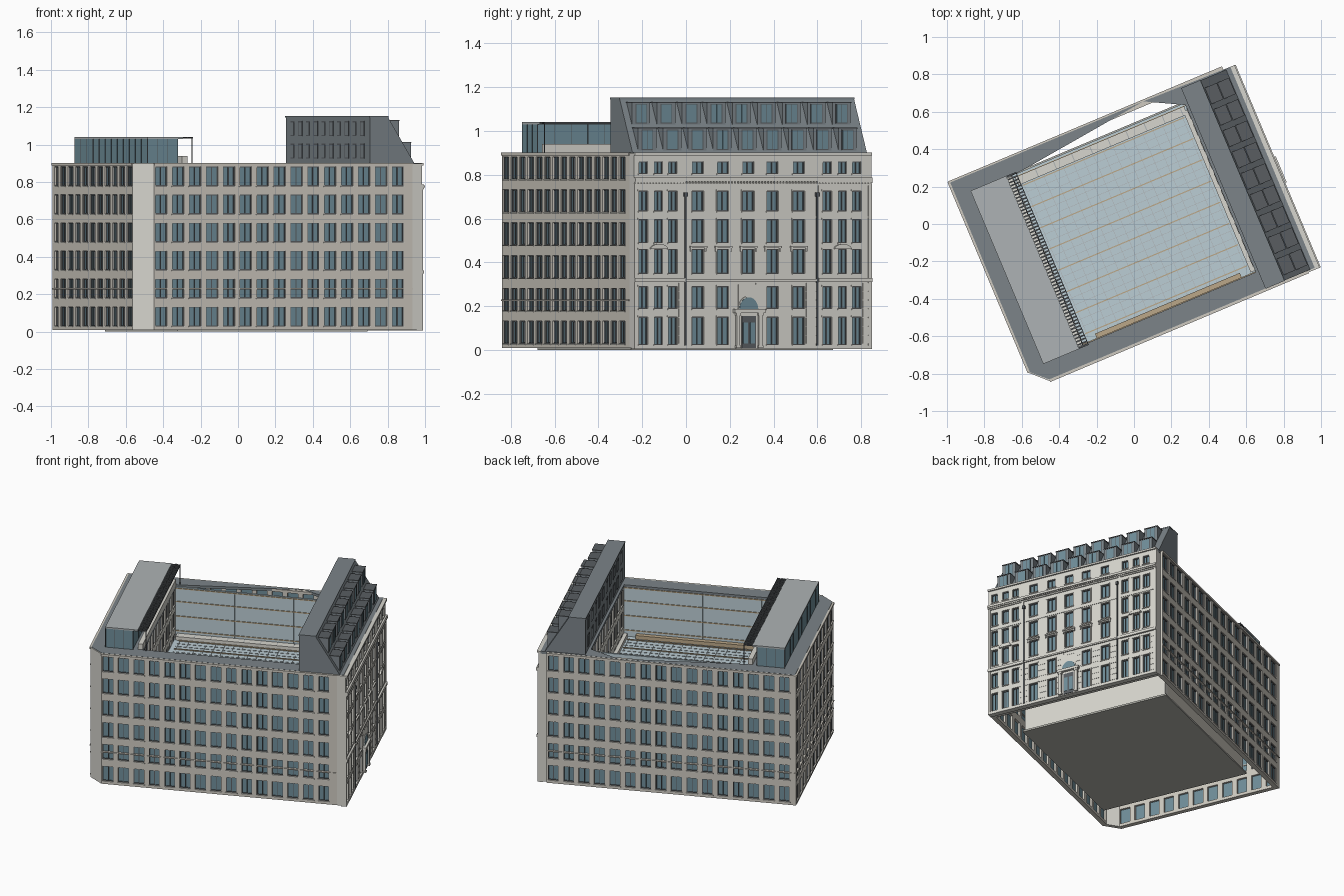
import bpy, bmesh, math
from mathutils import Vector, Matrix

if "Cube" in bpy.data.objects:
    bpy.data.objects.remove(bpy.data.objects["Cube"])

ROT = Matrix.Rotation(math.radians(22.8), 4, 'Z')   # block is turned on the grid
COL = {'stone': (.62, .59, .53, 1), 'pale': (.68, .67, .62, 1), 'glass': (.16, .27, .32, 1),
       'dark': (.10, .11, .12, 1), 'slate': (.20, .23, .25, 1), 'grey': (.42, .45, .46, 1),
       'sky': (.50, .61, .66, 1), 'tan': (.50, .39, .25, 1), 'floor': (.45, .45, .41, 1)}
parts = {}


def prism(name, col, fr, pts, d0, d1):
    """Extrude a 2D outline lying in frame fr = (origin, s axis, t axis, normal)."""
    bm = parts.setdefault(name, (bmesh.new(), col))[0]
    o, s, t, n = fr
    a = [bm.verts.new(ROT @ (o + s * p + t * q + n * d0)) for p, q in pts]
    b = [bm.verts.new(ROT @ (o + s * p + t * q + n * d1)) for p, q in pts]
    bm.faces.new(a)
    bm.faces.new(b[::-1])
    for i in range(len(a)):
        j = (i + 1) % len(a)
        bm.faces.new((a[i], b[i], b[j], a[j]))


def box(name, col, fr, s0, s1, t0, t1, d0, d1):
    prism(name, col, fr, [(s0, t0), (s1, t0), (s1, t1), (s0, t1)], d0, d1)


def frame(u, v, sdir, ndir):
    return (Vector((u, v, 0)), Vector((*sdir, 0)), Vector((0, 0, 1)), Vector((*ndir, 0)))


def arc(cs, ct, r, h, n=12):
    return [(cs + r * math.cos(math.pi * i / n), ct + h * math.sin(math.pi * i / n)) for i in range(n + 1)]


def wall(name, col, fr, length, rows, cols, z0=.01, z1=.9, sill=.003, mull=1, thick=.03):
    """Wall of bands and piers with recessed, framed windows."""
    edges = [z0] + [z for r in rows for z in r] + [z1]
    for a, b in zip(edges[::2], edges[1::2]):
        box(name, col, fr, 0, length, a, b, -thick, 0)
    ends = [0] + [c + k * w / 2 for c, w in cols for k in (-1, 1)] + [length]
    for a, b in rows:
        for p, q in zip(ends[::2], ends[1::2]):
            box(name, col, fr, p, q, a, b, -thick, 0)
        for c, w in cols:
            l, r, f = c - w / 2, c + w / 2, .004
            box(name + '_glass', 'glass', fr, l, r, a, b, -.016, -.012)
            bars = [(l, l + f), (r - f, r)] + [(l + w * (i + 1) / (mull + 1) - f / 2,
                    l + w * (i + 1) / (mull + 1) + f / 2) for i in range(mull)]
            for p, q in bars:
                box(name + '_window_frames', 'dark', fr, p, q, a, b, -.013, -.006)
            for p in (a, b - f):
                box(name + '_window_frames', 'dark', fr, l, r, p, p + f, -.013, -.006)
            if sill:
                box(name + '_sills', 'pale', fr, l - .004, r + .004, a - .006, a, -.015, sill)


U, V, Z = Vector((1, 0, 0)), Vector((0, 1, 0)), Vector((0, 0, 1))
PLAN = (Vector((0, 0, 0)), U, V, Z)
ROWS = [(.03 + .15 * i, .132 + .15 * i) for i in range(6)]

# three modern street walls
front = frame(-.74, -.6, (1, 0), (0, -1))
left = frame(-.828, .59, (0, -1), (-1, 0))
back = frame(.76, .59, (-1, 0), (0, 1))
for nm, fr, ln, n, p in (('front_wall', front, 1.5, 15, .098), ('left_wall', left, 1.105, 11, .102),
                         ('back_wall', back, 1.588, 16, .098)):
    wall(nm, 'stone', fr, ln, ROWS, [(.043 + p * i, .068) for i in range(n)])
    box(nm + '_string_course', 'stone', fr, 0, ln, .225, .232, -.02, .004)
    box(nm + '_parapet_cap', 'stone', fr, 0, ln, .887, .901, -.012, .005)
prism('chamfer_wall', 'pale', PLAN, [(-.828, -.515), (-.74, -.6), (-.735, -.57), (-.798, -.51)], .01, .9)

# classical right facade
LEN = 1.175
fac = frame(.815, -.6, (0, 1), (1, 0))
FR = [(.025, .15), (.19, .29), (.35, .46), (.49, .595), (.635, .725), (.805, .86)]
side, mid = [.045, .121, .191], [.316, .441, .565, .685, .815]
cols = [(c, .042) for c in side] + [(c, .056) for c in mid] + [(c + .911, .042) for c in side]
wall('facade', 'pale', fac, LEN, FR, cols, sill=.005, thick=.055)
for c, w in cols:
    for a, b in FR[:5]:
        for k in (-1, 1):
            e = c + k * (w / 2 + .004)
            box('facade_architraves', 'pale', fac, e - .003, e + .003, a, b + .006, 0, .003)
        box('facade_architraves', 'pale', fac, c - w / 2 - .007, c + w / 2 + .007, b, b + .007, 0, .004)
for p, q in ((0, .25), (.91, LEN)):                        # pavilions
    for z in (.31, .762):
        box('pavilion_bands', 'pale', fac, p, q, z, z + .018, 0, .012)
    box('pavilion_quoins', 'pale', fac, p, p + .016, .01, .76, 0, .005)
    box('pavilion_quoins', 'pale', fac, q - .016, q, .01, .76, 0, .005)
    c = p + .121
    prism('arched_pediments', 'pale', fac, arc(c, .462, .042, .022), 0, .012)
for c in mid:                                              # window hoods
    box('window_hoods', 'pale', fac, c - .042, c + .042, .467, .475, 0, .011)
    for k in (-1, 1):
        box('window_hoods', 'pale', fac, c + k * .036 - .004, c + k * .036 + .004, .45, .467, 0, .008)
for z, h, d in ((.314, .01, .008), (.605, .005, .003), (.752, .008, .006), (.77, .012, .016), (.782, .006, .011), (.889, .012, .01)):
    box('facade_cornices', 'pale', fac, 0, LEN, z, z + h, 0, d)
for i in range(78):
    box('dentils', 'pale', fac, .004 + i * .015, .012 + i * .015, .76, .77, 0, .011)
gaps = [0] + [c + k * (w / 2 + .009) for c, w in cols for k in (-1, 1)] + [LEN]
for i in range(7):                                         # rustication
    for p, q in zip(gaps[::2], gaps[1::2]):
        if q - p > .025:
            box('rustication', 'pale', fac, p, q, .03 + i * .04, .067 + i * .04, 0, .002)
box('facade_plinth', 'pale', fac, 0, LEN, .005, .022, -.03, .006)
for s in (.252, .905):                                     # downpipes
    box('downpipes', 'dark', fac, s - .003, s + .003, .02, .72, 0, .01)
    box('downpipes', 'dark', fac, s - .008, s + .008, .70, .72, 0, .016)

# entrance with columns and fanlight
c = .565
box('door_surround', 'pale', fac, c - .06, c + .06, .01, .18, 0, .006)
box('door', 'dark', fac, c - .035, c + .035, .01, .155, .004, .01)
for k in (-1, 1):
    box('door_panels', 'glass', fac, c + k * .017 - .012, c + k * .017 + .012, .03, .125, .008, .013)
    for w, a, b, d in ((.008, .01, .17, .018), (.012, .01, .022, .021), (.012, .157, .17, .021)):
        box('door_columns', 'pale', fac, c + k * .055 - w, c + k * .055 + w, a, b, 0, d)
box('door_entablature', 'pale', fac, c - .075, c + .075, .17, .187, 0, .024)
box('door_surround', 'pale', fac, c - .05, c + .05, .18, .3, -.01, .003)
prism('fanlight_arch', 'pale', fac, arc(c, .187, .052, .06), 0, .007)
prism('fanlight', 'glass', fac, arc(c, .187, .046, .054), .004, .009)

# roof ring, with the open sliver at the back
for pts in ([(-.74, -.59), (.8, -.59), (.8, -.49), (-.5, -.49), (-.5, .49), (-.4, .5), (.3, .585), (-.82, .585), (-.82, -.515)],
            [(.5, -.49), (.8, -.49), (.8, .575), (.3, .585), (.5, .48)]):
    prism('roof_ring', 'slate', PLAN, pts, .885, .902)
box('floor_plate', 'floor', PLAN, -.56, .54, -.5, .5, 0, .012)

# courtyard walls: stone with windows at the ends, glazed along the sides
IR = ROWS[3:]
wall('court_wall_right', 'pale', frame(.5, .49, (0, -1), (-1, 0)), .98, IR, [(.06 + .095 * i, .055) for i in range(10)], z1=.89)
wall('court_wall_left', 'pale', frame(-.5, -.49, (0, 1), (1, 0)), .98, IR, [(.06 + .095 * i, .055) for i in range(10)], z1=.94)
for nm, fr in (('court_glazing_back', frame(-.5, .48, (1, 0), (0, -1))),
               ('court_glazing_front', frame(.5, -.49, (-1, 0), (0, 1)))):
    box(nm, 'sky', fr, 0, 1, .5, .89, -.012, 0)
    box(nm + '_base', 'stone', fr, 0, 1, .01, .5, -.012, 0)
    for z in (.59, .69, .79, .88):
        box(nm + '_bands', 'tan', fr, 0, 1, z, z + .006, 0, .005)
    for i in range(9):
        box(nm + '_mullions', 'sky', fr, i / 8 - .001, i / 8 + .001, .5, .89, 0, .003)

# atrium glass roof
box('atrium_glass', 'sky', PLAN, -.5, .5, -.49, .48, .54, .55)
for i in range(8):
    v = -.44 + i * .123
    box('atrium_beams', 'tan', PLAN, -.47, .47, v - .003, v + .003, .55, .556)
for i in range(22):
    v = -.44 + i * .041
    box('atrium_bars', 'grey', PLAN, -.47, .47, v - .001, v + .001, .55, .552)
for i in range(17):
    u = -.46 + i * .0575
    box('atrium_bars', 'grey', PLAN, u - .001, u + .001, -.46, .43, .55, .5525)
box('atrium_ledge_back', 'pale', PLAN, -.49, .49, .43, .48, .55, .575)
for i in range(10):
    box('atrium_ledge_joints', 'grey', PLAN, -.48 + i * .105, -.475 + i * .105, .43, .48, .574, .577)
box('atrium_ledge_front', 'tan', PLAN, -.42, .42, -.49, -.46, .55, .575)
box('atrium_ledge_right', 'pale', PLAN, .475, .5, -.48, .45, .55, .575)

# mansard roof
end = (Vector((0, -.59, 0)), U, Z, V)
prism('mansard', 'slate', end, [(.517, .9), (.775, .9), (.62, 1.15), (.517, 1.15)], 0, 1.16)
box('mansard_coping', 'slate', PLAN, .514, .625, -.592, .572, 1.144, 1.152)
for i in range(9):
    v = -.515 + i * .124
    for u0, u1, z0, z1 in ((.6, .697, 1.03, 1.132), (.66, .768, .91, 1.015)):
        prism('dormers', 'slate', (Vector((0, v, 0)), U, Z, V),
              [(u0, z0), (u1, z0), (u1, z1 - .004), (u0, z1)], -.045, .045)
        fr = frame(u1, v, (0, 1), (1, 0))
        box('dormer_roofs', 'dark', PLAN, u0 + .02, u1 + .003, v - .047, v + .047, z1 - .005, z1)
        box('dormer_frames', 'dark', fr, -.029, .029, z0 + .004, z1 - .008, 0, .002)
        for k in (-1, 1):
            box('dormer_glass', 'glass', fr, k * .013 - .012, k * .013 + .012, z0 + .008, z1 - .012, .001, .003)
inner = frame(.517, -.59, (0, 1), (-1, 0))
for i in range(10):
    for z in (.925, 1.045):
        box('mansard_court_windows', 'dark', inner, .075 + i * .107, .13 + i * .107, z, z + .08, 0, .002)
        box('mansard_court_glass', 'slate', inner, .082 + i * .107, .123 + i * .107, z + .007, z + .073, 0, .003)

# glazed rooftop pavilion with louvred canopy
box('pavilion_glass', 'glass', PLAN, -.735, -.56, -.5, .5, .9, 1.03)
box('pavilion_roof', 'grey', PLAN, -.737, -.53, -.502, .502, 1.03, 1.04)
for i in range(13):
    v = -.5 + i / 12
    for u in (-.735, -.56):
        box('pavilion_mullions', 'dark', PLAN, u - .002, u + .002, v - .0015, v + .0015, .9, 1.03)
for i in range(1, 3):
    for v in (-.5, .5):
        u = -.735 + i * .058
        box('pavilion_mullions', 'dark', PLAN, u - .0015, u + .0015, v - .002, v + .002, .9, 1.03)
for i in range(56):
    v = -.498 + i * .0181
    box('canopy_louvres', 'dark', PLAN, -.53, -.475, v - .004, v + .004, 1.033, 1.038)
for u in (-.503, -.475):
    box('canopy_rails', 'dark', PLAN, u - .002, u + .002, -.502, .502, 1.032, 1.041)
for v in (-.5, .5):
    box('canopy_posts', 'dark', PLAN, -.479, -.475, v - .002, v + .002, .9, 1.035)

# finish: one object per part
mats = {}
for k, v in COL.items():
    mats[k] = bpy.data.materials.new(k)
    mats[k].diffuse_color = v
for name, (bm, col) in parts.items():
    bmesh.ops.recalc_face_normals(bm, faces=bm.faces)
    me = bpy.data.meshes.new(name)
    bm.to_mesh(me)
    bm.free()
    me.materials.append(mats[col])
    bpy.context.collection.objects.link(bpy.data.objects.new(name, me))

for m in bpy.data.materials:
    if m.users and not m.is_grease_pencil:
        m.use_nodes = True
        m.node_tree.nodes["Principled BSDF"].inputs["Base Color"].default_value = m.diffuse_color
